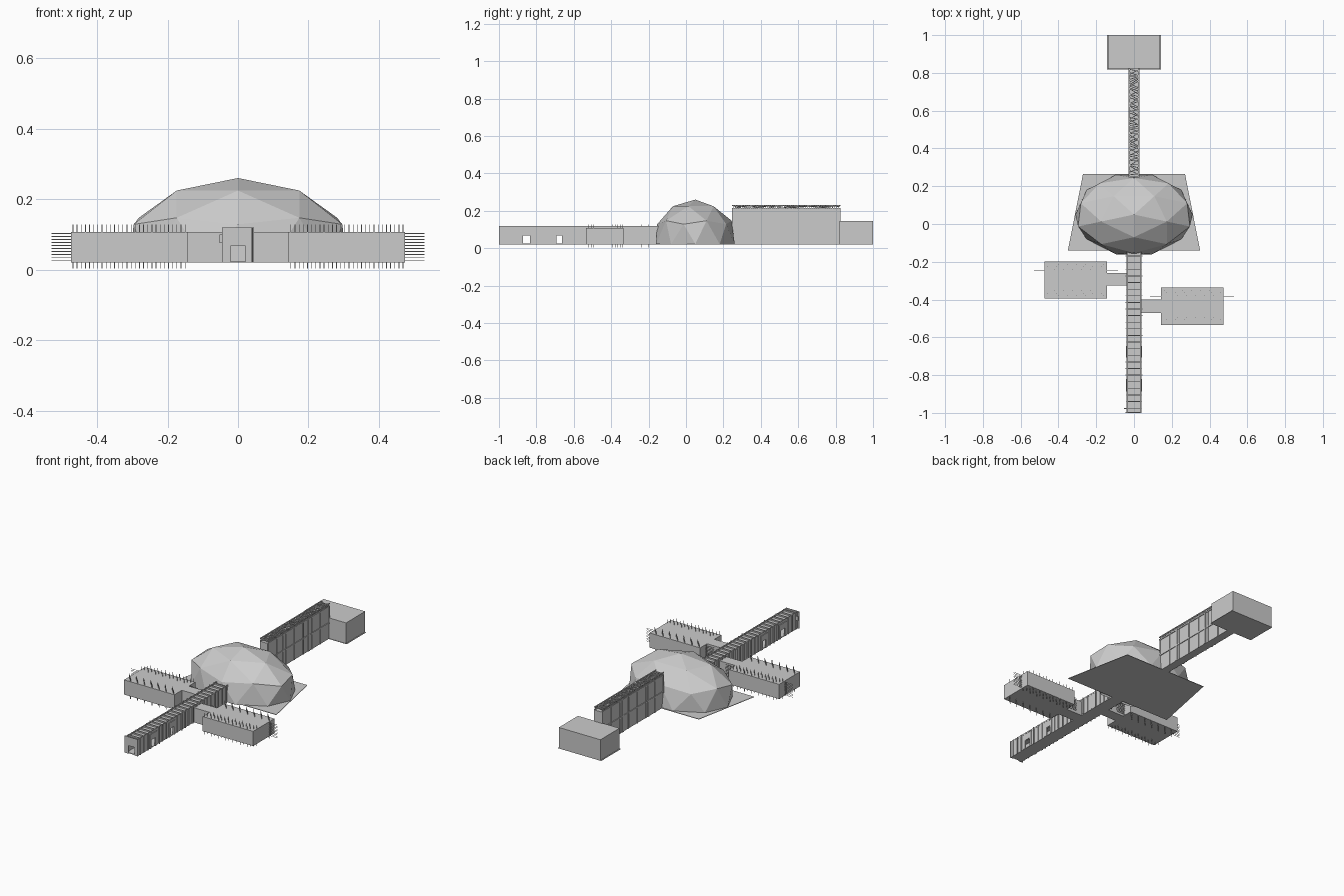
import bpy, bmesh, math, random
from mathutils import Matrix

cube = bpy.data.objects.get("Cube")
if cube:
    bpy.data.objects.remove(cube, do_unlink=True)
random.seed(4)

GREY = (0.6, 0.6, 0.6, 1)
mat = bpy.data.materials.new("plain grey")
mat.use_nodes = True
mat.diffuse_color = GREY
mat.node_tree.nodes["Principled BSDF"].inputs["Base Color"].default_value = GREY

FLOOR = 0.02


def finish(name, bm):
    mesh = bpy.data.meshes.new(name)
    bm.to_mesh(mesh)
    bm.free()
    mesh.materials.append(mat)
    obj = bpy.data.objects.new(name, mesh)
    bpy.context.collection.objects.link(obj)
    return obj


def box(bm, x, y, z):
    """Add a box from (low, high) pairs on each axis."""
    size = [b - a for a, b in (x, y, z)]
    mid = [(a + b) / 2 for a, b in (x, y, z)]
    bmesh.ops.create_cube(bm, matrix=Matrix.Translation(mid) @ Matrix.Diagonal((*size, 1)))


def around(c, half):
    return (c - half, c + half)


def boxes(name, *parts):
    bm = bmesh.new()
    for p in parts:
        box(bm, *p)
    return finish(name, bm)


# Faceted dome with a tucked-in base ring
bm = bmesh.new()
bmesh.ops.create_icosphere(bm, subdivisions=2, radius=1)
bmesh.ops.delete(bm, geom=[v for v in bm.verts if v.co.z < -0.1], context='VERTS')
for v in bm.verts:
    tuck = 0.89 if v.co.z < 0.1 else 1
    x, y, z = v.co.y, -v.co.x, v.co.z
    v.co = (x * 0.348 * tuck, 0.05 + y * 0.228 * (0.97 if tuck < 1 else 1), 0.022 + z * 0.238)
finish("dome", bm)

# Trapezoid slab under the dome
bm = bmesh.new()
base = bm.faces.new([bm.verts.new((x, y, FLOOR)) for x, y in
                     ((-0.35, -0.14), (0.35, -0.14), (0.27, 0.265), (-0.27, 0.265))])
top = bmesh.ops.extrude_face_region(bm, geom=[base])["geom"]
bmesh.ops.translate(bm, vec=(0, 0, 0.003), verts=[g for g in top if isinstance(g, bmesh.types.BMVert)])
bmesh.ops.recalc_face_normals(bm, faces=bm.faces)
finish("dome_slab", bm)

# Front corridor: floor, roof, walls with doorways
ROOF = 0.112
START, END = -0.995, -0.14
boxes("corridor_floor", ((-0.038, 0.038), (START, END), (FLOOR, 0.024)))
boxes("corridor_roof", ((-0.038, 0.038), (START, END), (ROOF - 0.004, ROOF)))
doors = [(-0.872, -0.835), (-0.692, -0.662)]
bm = bmesh.new()
for side in (-1, 1):
    wall = tuple(sorted((side * 0.034, side * 0.038)))
    edges = [START] + [e for d in doors for e in d] + [END]
    for a, b in zip(edges[::2], edges[1::2]):
        box(bm, wall, (a, b), (FLOOR, ROOF))
    for d in doors:
        box(bm, wall, d, (0.068, ROOF))
finish("corridor_walls", bm)

# Raised frames round the side doorways
bm = bmesh.new()
for side in (-1, 1):
    trim = tuple(sorted((side * 0.038, side * 0.042)))
    for a, b in doors:
        box(bm, trim, (a - 0.015, a), (FLOOR, 0.105))
        box(bm, trim, (b, b + 0.015), (FLOOR, 0.105))
        box(bm, trim, (a, b), (0.07, 0.105))
finish("door_frames", bm)

# Front doorway with a small panel beside it
boxes("front_entrance",
      ((-0.046, -0.02), (-1, START), (FLOOR, 0.12)),
      ((0.02, 0.04), (-1, START), (FLOOR, 0.12)),
      ((-0.02, 0.02), (-1, START), (0.068, 0.12)))
boxes("entrance_panel", ((-0.053, -0.03), (-0.98, -0.975), (0.075, 0.1)))

# Ribs across the corridor roof and down its walls
bm = bmesh.new()
y = START + 0.02
while y < END:
    span = around(y, 0.002)
    box(bm, (-0.04, 0.04), span, (ROOF, 0.12))
    for side in (-1, 1):
        if not any(a - 0.02 < y < b + 0.02 for a, b in doors):
            out = 0.041 + random.random() * 0.005
            box(bm, tuple(sorted((side * 0.036, side * out))), span, (FLOOR, 0.12))
    y += 0.035
for side in (-1, 1):
    box(bm, around(side * 0.037, 0.002), (START, END), (ROOF, 0.12))
finish("corridor_ribs", bm)

# Side wings, each with a link passage and thin bars through the walls
for name, side, front, back, link in (("right", -1, -0.395, -0.198, (-0.325, -0.26)),
                                      ("left", 1, -0.535, -0.335, (-0.47, -0.40))):
    inner, outer = side * 0.142, side * 0.474
    xs = tuple(sorted((inner, outer)))
    boxes(name + "_wing", (xs, (front, back), (FLOOR, 0.107)))
    boxes(name + "_link", (tuple(sorted((side * 0.035, inner))), link, (FLOOR, 0.107)))
    bm = bmesh.new()
    for i in range(28):
        x = inner + side * (0.008 + i * 0.0118)
        step = 0.003 + (i % 4) * 0.013
        for y in (front + step, back - step):
            box(bm, around(x, 0.001), around(y, 0.001), (0.003, 0.128))
    finish(name + "_wing_posts", bm)
    bm = bmesh.new()
    for i in range(10):
        z = around(0.026 + i * 0.0085, 0.0008)
        for end in (inner - side * 0.028, outer + side * 0.028):
            box(bm, around(end, 0.028), around(back - 0.05, 0.0008), z)
    finish(name + "_wing_end_bars", bm)

# Tall rear bridge with a ribbed roof
B0, B1, BTOP = 0.245, 0.825, 0.212
boxes("bridge", ((-0.024, 0.024), (B0, B1), (FLOOR, BTOP)))
bm = bmesh.new()
for side in (-1, 1):
    x = around(side * 0.025, 0.003)
    for i in range(8):
        y = B0 + 0.004 + i * (B1 - B0 - 0.008) / 7
        box(bm, x, around(y, 0.002), (FLOOR, BTOP))
    for y in (0.39, 0.63):
        box(bm, x, around(y, 0.006), (FLOOR, BTOP))
    box(bm, x, (B0, B1), (0.111, 0.118))
    box(bm, x, (B0, B1), (0.208, 0.216))
    box(bm, x, (B0, B1), (0.226, 0.231))
finish("bridge_frame", bm)

# Loose lattice along the bridge roof
bm = bmesh.new()
for i in range(56):
    y = B0 + 0.008 + i * 0.0102
    turn = Matrix.Rotation(random.uniform(-0.6, 0.6), 4, 'Z')
    place = Matrix.Translation((0, y, random.uniform(0.218, 0.228)))
    bmesh.ops.create_cube(bm, matrix=place @ turn @ Matrix.Diagonal((0.054, 0.004, 0.006, 1)))
    for side in (-1, 1):
        box(bm, around(side * 0.025, 0.002), around(y, 0.0015), (BTOP, 0.23))
finish("bridge_roof_lattice", bm)

# Rear building on a thin base
boxes("rear_building", ((-0.137, 0.137), (0.82, 1), (FLOOR, 0.145)))
boxes("rear_building_base", ((-0.142, 0.142), (0.818, 1), (FLOOR, 0.023)))
